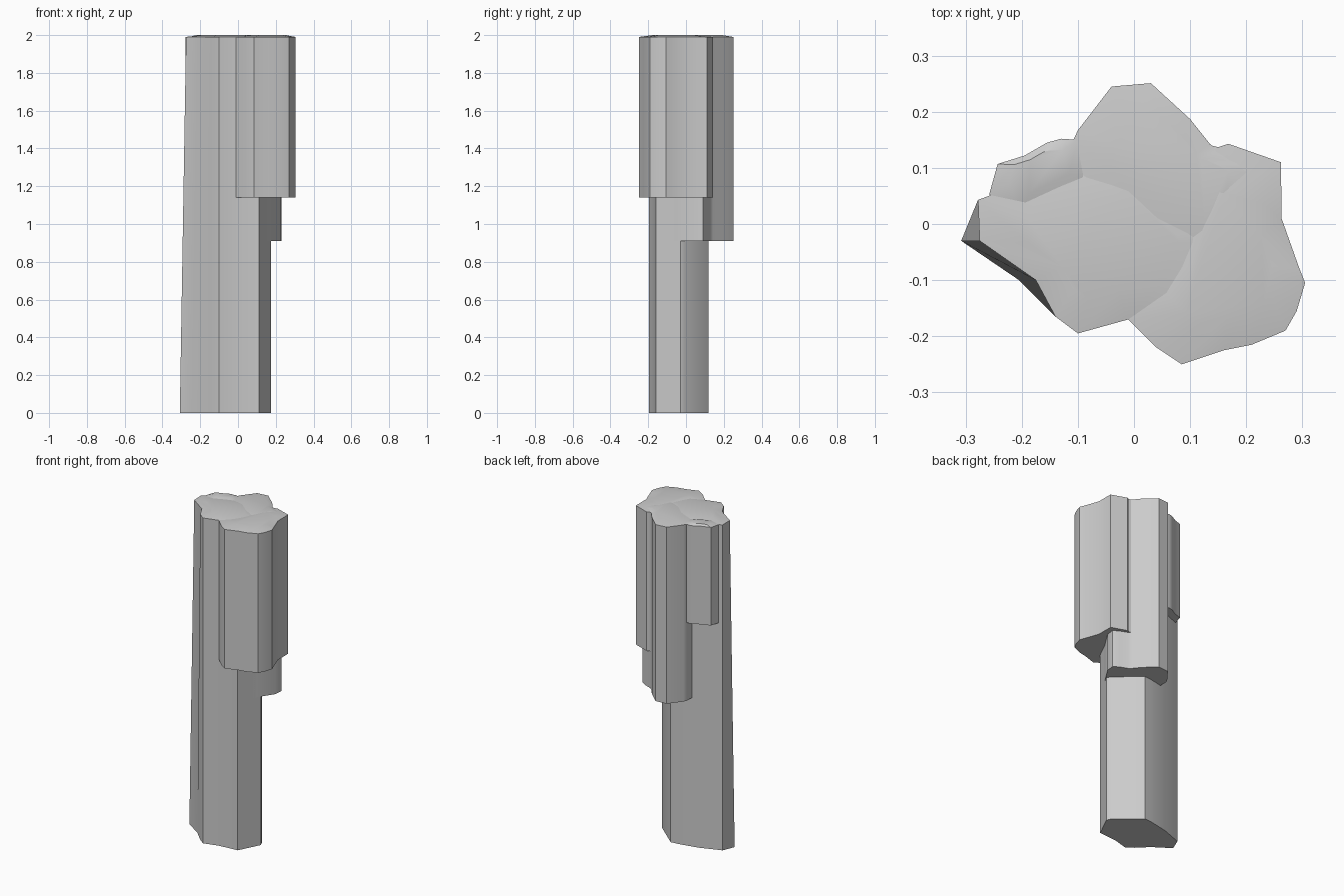
import bpy, bmesh, math
from mathutils import Vector

if "Cube" in bpy.data.objects:
    bpy.data.objects.remove(bpy.data.objects["Cube"])

stone = bpy.data.materials.new("stone_grey")
stone.use_nodes = True
GREY = (0.6, 0.6, 0.6, 1)
stone.diffuse_color = GREY
stone.node_tree.nodes["Principled BSDF"].inputs["Base Color"].default_value = GREY


def rock_column(name, outline, bottom, lean=None):
    """Upright prism with a gently domed top; lean shifts chosen foot points in x."""
    lean = lean or {}
    bm = bmesh.new()
    n = len(outline)
    middle = sum((Vector(p) for p in outline), Vector((0, 0))) / n
    inner = [middle + (Vector(p) - middle) * 0.6 for p in outline]
    foot = [bm.verts.new((x + lean.get(i, 0), y, bottom)) for i, (x, y) in enumerate(outline)]
    rim = [bm.verts.new((x, y, 1.99)) for x, y in outline]
    crown = [bm.verts.new((p.x, p.y, 2.0)) for p in inner]
    for low, high in ((foot, rim), (rim, crown)):
        for i in range(n):
            j = (i + 1) % n
            bm.faces.new((low[i], low[j], high[j], high[i]))
    bm.faces.new(crown)
    bm.faces.new(foot[::-1])
    bmesh.ops.recalc_face_normals(bm, faces=bm.faces)
    mesh = bpy.data.meshes.new(name)
    bm.to_mesh(mesh)
    bm.free()
    mesh.materials.append(stone)
    ob = bpy.data.objects.new(name, mesh)
    bpy.context.collection.objects.link(ob)
    bpy.ops.object.select_all(action='DESELECT')
    ob.select_set(True)
    bpy.context.view_layer.objects.active = ob
    bpy.ops.object.shade_smooth_by_angle(angle=math.radians(30))
    return ob


# Full-height column, its left foot flaring outwards
rock_column("main_column", [
    (-0.275, -0.03), (-0.175, -0.10), (-0.14, -0.165), (-0.10, -0.195),
    (-0.01, -0.17), (0.11, -0.16), (0.175, -0.03), (0.165, -0.005),
    (0.02, 0.12), (-0.03, 0.115), (-0.15, 0.09), (-0.278, 0.043)],
    0, {0: -0.033, 1: -0.03})

# Broad hanging block at the front left
rock_column("front_block", [
    (-0.01, -0.17), (0.04, -0.22), (0.085, -0.25), (0.16, -0.225),
    (0.21, -0.215), (0.27, -0.19), (0.29, -0.155), (0.305, -0.105),
    (0.295, -0.08), (0.263, 0.01), (0.262, 0.11), (0.168, 0.143),
    (0.15, 0.137), (0.138, 0.14), (0.10, 0.05), (0.05, -0.08)], 1.14)

# Longest hanging block at the back
rock_column("back_block", [
    (0.15, -0.08), (0.16, -0.06), (0.225, 0.04), (0.23, 0.09),
    (0.20, 0.11), (0.15, 0.13), (0.135, 0.143), (0.10, 0.187),
    (0.03, 0.251), (-0.04, 0.245), (-0.10, 0.167), (-0.108, 0.15),
    (-0.11, 0.08), (0.02, -0.05)], 0.91)

# Short hanging block at the back right
rock_column("side_block", [
    (-0.258, 0.053), (-0.243, 0.107), (-0.195, 0.122), (-0.155, 0.145),
    (-0.13, 0.152), (-0.10, 0.15), (-0.08, 0.08), (-0.20, 0.02)], 1.39)
